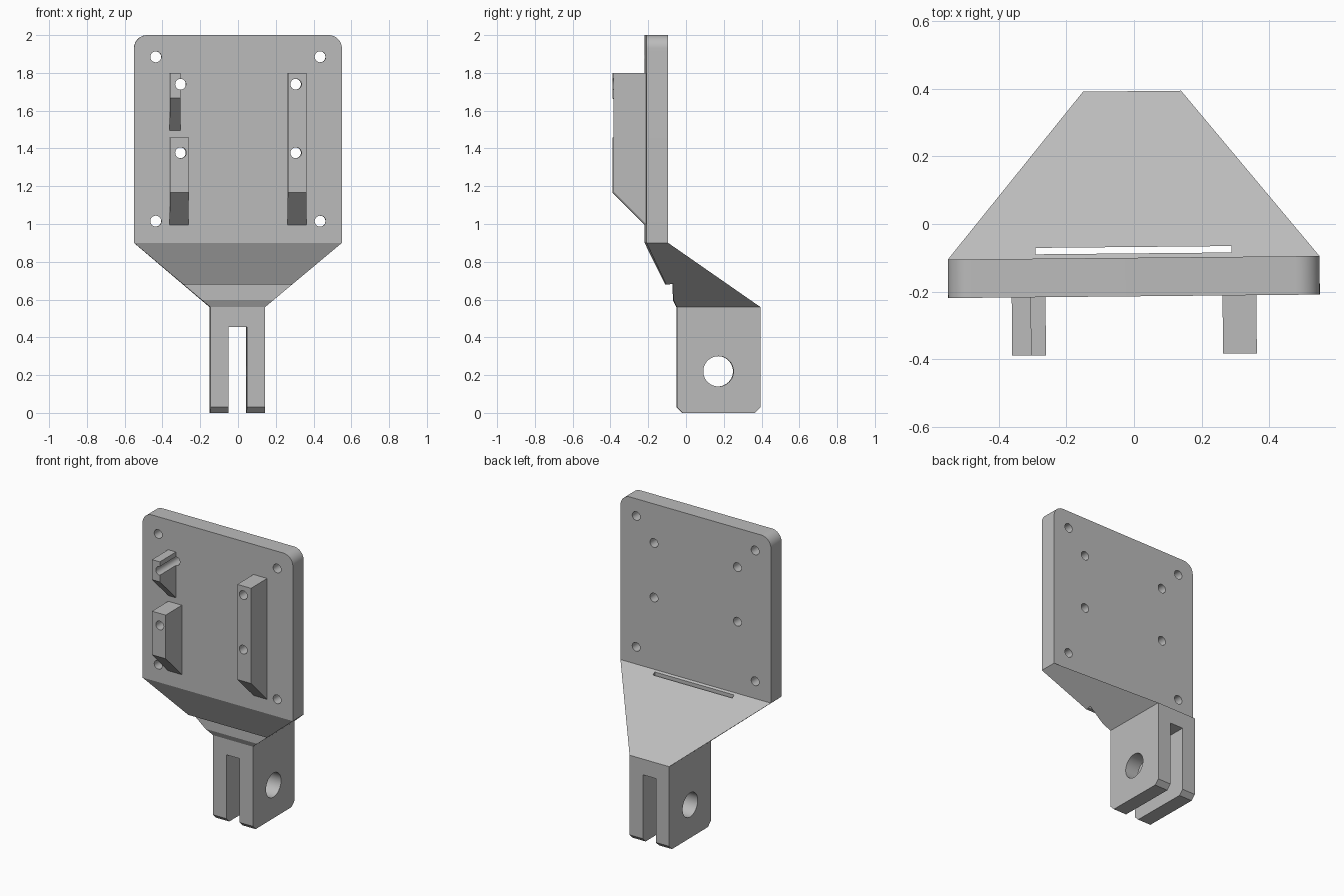
import bpy, bmesh, math
from mathutils import Matrix, Vector

old = bpy.data.objects.get("Cube")
if old:
    bpy.data.objects.remove(old, do_unlink=True)

grey = bpy.data.materials.new("plain grey")
grey.use_nodes = True
grey.diffuse_color = (0.5, 0.5, 0.5, 1)
grey.node_tree.nodes["Principled BSDF"].inputs["Base Color"].default_value = (0.5, 0.5, 0.5, 1)


def make(name, rings):
    """Solid skinned between two matching outlines."""
    bm = bmesh.new()
    a, b = [[bm.verts.new(p) for p in ring] for ring in rings]
    n = len(a)
    bm.faces.new(a)
    bm.faces.new(b)
    for i in range(n):
        j = (i + 1) % n
        bm.faces.new((a[i], a[j], b[j], b[i]))
    bmesh.ops.recalc_face_normals(bm, faces=bm.faces)
    mesh = bpy.data.meshes.new(name)
    bm.to_mesh(mesh)
    bm.free()
    mesh.materials.append(grey)
    ob = bpy.data.objects.new(name, mesh)
    bpy.context.collection.objects.link(ob)
    return ob


def along_x(name, profile, x0, x1):
    return make(name, [[(x, y, z) for y, z in profile] for x in (x0, x1)])


def along_y(name, profile, y0, y1):
    return make(name, [[(x, y, z) for x, z in profile] for y in (y0, y1)])


def rect(a0, a1, b0, b1):
    return [(a0, b0), (a1, b0), (a1, b1), (a0, b1)]


def arc(cx, cz, r, start, end, n):
    return [(cx + r * math.cos(math.radians(start + (end - start) * i / n)),
             cz + r * math.sin(math.radians(start + (end - start) * i / n)))
            for i in range(n + 1)]


def circle(cx, cz, r, n=32):
    return arc(cx, cz, r, 0, 360, n)[:-1]


def cut(ob, cutters):
    for c in cutters:
        mod = ob.modifiers.new("cut", 'BOOLEAN')
        mod.operation = 'DIFFERENCE'
        mod.solver = 'EXACT'
        mod.object = c
    bpy.context.view_layer.update()
    deps = bpy.context.evaluated_depsgraph_get()
    mesh = bpy.data.meshes.new_from_object(ob.evaluated_get(deps))
    ob.modifiers.clear()
    ob.data = mesh


# Main dimensions
W, FRONT, BACK, BASE, TOP, R = 0.55, -0.214, -0.1, 0.9, 2.0, 0.07
NECK, NF, NB, NZ = 0.145, -0.05, 0.393, 0.56

# Screw holes through plate and rails
spots = [(s * x, z) for s in (-1, 1)
         for x, z in ((0.435, 1.885), (0.435, 1.015), (0.305, 1.74), (0.305, 1.377))]
screws = [along_y("screw_cutter", circle(x, z, 0.029), -0.6, 0.1) for x, z in spots]

# Mounting plate with rounded top corners
outline = ([(-W, BASE), (W, BASE)] + arc(W - R, TOP - R, R, 0, 90, 10)
           + arc(R - W, TOP - R, R, 90, 180, 10))
plate = along_y("mounting_plate", outline, FRONT, BACK)
cut(plate, screws)


# Rails with a sloped lower end
def rail(name, x0, x1, top, bottom):
    depth = 0.172
    prof = [(FRONT, top), (FRONT - depth, top), (FRONT - depth, bottom + depth), (FRONT, bottom)]
    ob = along_x(name, prof, x0, x1)
    cut(ob, screws)
    return ob


rails = [rail("left_rail", 0.262, 0.362, 1.8, 0.995),
         rail("right_lower_rail", -0.362, -0.262, 1.457, 0.995),
         rail("right_upper_rail", -0.362, -0.305, 1.8, 1.495)]

# Tapered neck, with a strap slot opening into a front notch
neck = make("tapered_neck", [
    [(x, y, BASE) for x, y in rect(-W, W, FRONT, BACK)],
    [(x, y, NZ) for x, y in rect(-NECK, NECK, NF, NB)]])
slot = along_x("slot_cutter", rect(-0.087, -0.068, 0.6, 1.0), -0.29, 0.29)
notch = along_x("notch_cutter", rect(-0.4, -0.068, 0.58, 0.68), -0.6, 0.6)
cut(neck, [slot, notch])

# Forked hinge with chamfered feet and a pivot hole
c = 0.03
fork = along_x("hinge_fork", [(NF, NZ), (NF, c), (NF + c, 0), (NB - c, 0), (NB, c), (NB, NZ)],
               -NECK, NECK)
gap = along_y("gap_cutter", rect(-0.048, 0.048, -0.2, 0.455), -0.3, 0.6)
pivot = along_x("pivot_cutter", circle(0.17, 0.22, 0.08, 48), -0.4, 0.4)
cut(fork, [gap, pivot])

for ob in screws + [slot, notch, gap, pivot]:
    bpy.data.objects.remove(ob, do_unlink=True)

# The whole bracket is turned very slightly about the vertical
turn = Matrix.Translation(Vector((-0.002, 0, 0))) @ Matrix.Rotation(0.0095, 4, 'Z')
bpy.ops.object.select_all(action='DESELECT')
for ob in [plate, neck, fork] + rails:
    ob.data.transform(turn)
    ob.select_set(True)
bpy.context.view_layer.objects.active = plate
bpy.ops.object.shade_smooth_by_angle(angle=math.radians(25))
